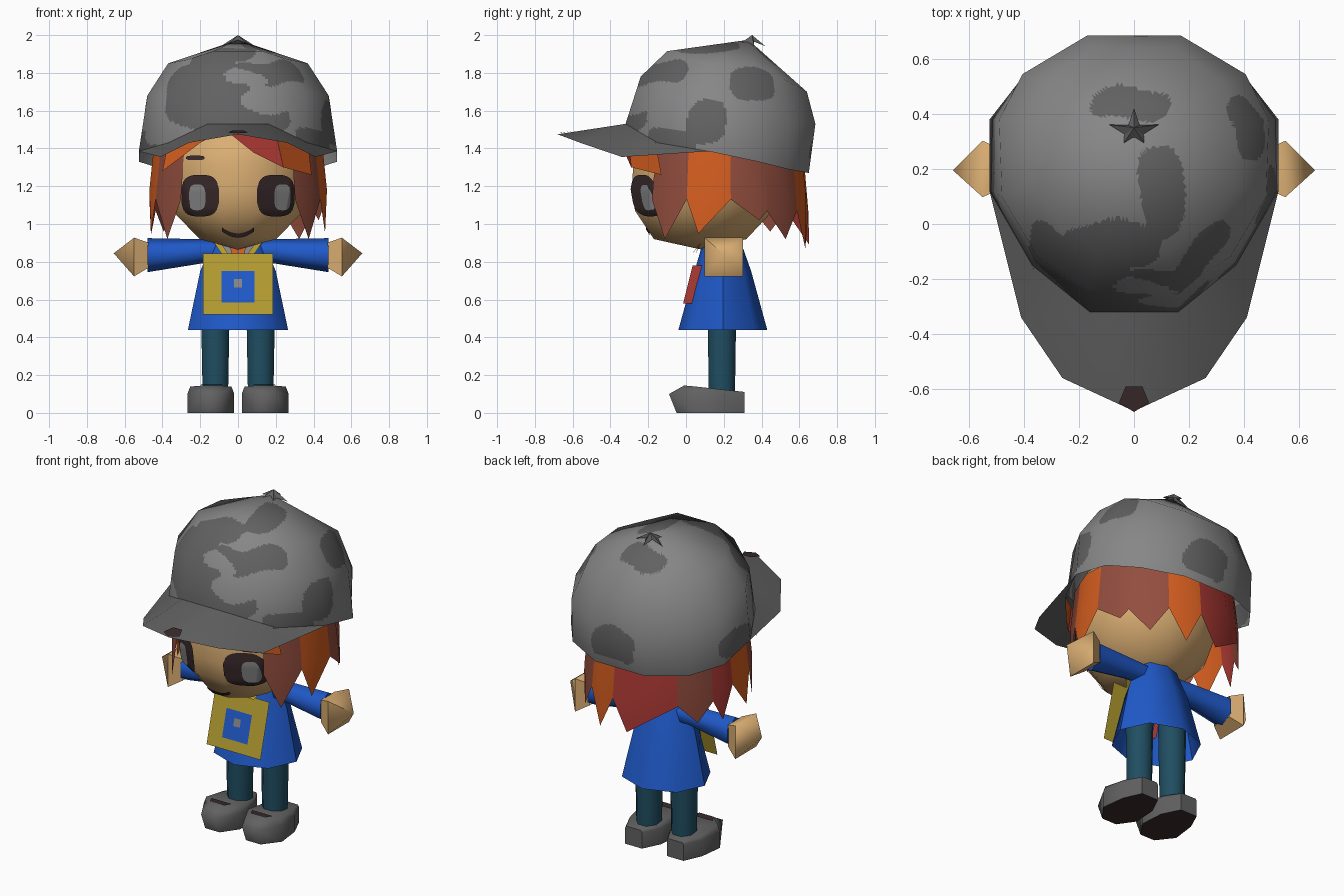
import bpy, bmesh, math
from mathutils import Vector
from mathutils.bvhtree import BVHTree

if "Cube" in bpy.data.objects:
    bpy.data.objects.remove(bpy.data.objects["Cube"])

COLOURS = {
    "skin": (0.70, 0.42, 0.17), "light_grey": (0.24, 0.24, 0.24), "dark_grey": (0.12, 0.12, 0.12),
    "blue": (0.014, 0.10, 0.58), "teal": (0.014, 0.075, 0.12), "yellow": (0.45, 0.33, 0.03),
    "orange": (0.66, 0.11, 0.014), "brown": (0.29, 0.075, 0.048), "red": (0.42, 0.042, 0.035),
    "dark_brown": (0.042, 0.023, 0.025)}
MATS = {}
for n, c in COLOURS.items():
    MATS[n] = bpy.data.materials.new(n)
    MATS[n].diffuse_color = (*c, 1)


def build(name, verts, faces, mats, centre, rule=None, angle=50):
    """Mesh whose faces all look away from centre; rule(face centre, normal) picks the material."""
    bm = bmesh.new()
    vs = [bm.verts.new(v) for v in verts]
    for f in faces:
        bm.faces.new([vs[i] for i in f])
    bm.normal_update()
    for f in bm.faces:
        if f.normal.dot(f.calc_center_median() - Vector(centre)) < 0:
            f.normal_flip()
        if rule:
            f.material_index = rule(f.calc_center_median(), f.normal)
    me = bpy.data.meshes.new(name)
    bm.to_mesh(me)
    bm.free()
    ob = bpy.data.objects.new(name, me)
    bpy.context.collection.objects.link(ob)
    for m in mats:
        me.materials.append(MATS[m])
    bpy.ops.object.select_all(action='DESELECT')
    ob.select_set(True)
    bpy.context.view_layer.objects.active = ob
    bpy.ops.object.shade_smooth_by_angle(angle=math.radians(angle))
    return ob


def loft(rings, tip=None, start=None, cap0=False, cap1=False):
    """Join equal closed rings, with optional end points or caps."""
    n = len(rings[0])
    v = [p for r in rings for p in r]
    f = [(k*n+i, k*n+(i+1) % n, (k+1)*n+(i+1) % n, (k+1)*n+i)
         for k in range(len(rings)-1) for i in range(n)]
    last = (len(rings)-1)*n
    if tip:
        v.append(tip)
        f += [(last+i, last+(i+1) % n, len(v)-1) for i in range(n)]
    if start:
        v.append(start)
        f += [(i, (i+1) % n, len(v)-1) for i in range(n)]
    if cap0:
        f.append(tuple(range(n)))
    if cap1:
        f.append(tuple(range(last, last+n)))
    return v, f


def ring(n, cx, cy, z, rx, ry, off=0.5):
    return [(cx+rx*math.sin(2*math.pi*(i+off)/n), cy-ry*math.cos(2*math.pi*(i+off)/n), z)
            for i in range(n)]


# head
HEAD = [(.92, .21, -.17, .32), (1.07, .36, -.27, .46), (1.18, .39, -.285, .5),
        (1.32, .405, -.28, .52), (1.5, .38, -.24, .5)]
v, f = loft([ring(12, 0, (a+b)/2, z, r, (b-a)/2/math.cos(math.pi/12)) for z, r, a, b in HEAD],
            tip=(0, .15, 1.62), start=(0, .08, .865))
head = build("head", v, f, ["skin"], (0, .13, 1.25), angle=80)
hb = bmesh.new()
hb.from_mesh(head.data)
tree = BVHTree.FromBMesh(hb)


def decal(name, cols, mat, lift, rows=10):
    """Thin plate laid on the face; cols are (x, low z, high z)."""
    pts = []
    for x, lo, hi in cols:
        for j in range(rows+1):
            hit = tree.ray_cast(Vector((x, -2, lo+(hi-lo)*j/rows)), Vector((0, 1, 0)))[0]
            pts.append(hit + Vector((0.4*lift*x, -lift, 0)))
    w = rows+1
    fs = [(i*w+j, i*w+j+1, i*w+w+j+1, i*w+w+j) for i in range(len(cols)-1) for j in range(rows)]
    build(name, pts, fs, [mat], (0, .2, 1.2))


def oval(cx, cz, rx, rz, n=18):
    out = []
    for i in range(n+1):
        t = -0.985+1.97*i/n
        h = rz*(1-abs(t)**3)**(1/3)
        out.append((cx+rx*t, cz-h, cz+h))
    return out


# eyes, highlights, brow and mouth
for side, s, hx in (("left", -1, -.215), ("right", 1, .235)):
    decal(side+"_eye", oval(.2*s, 1.15, .1, .11), "dark_brown", .008)
    decal(side+"_eye_highlight", oval(hx, 1.14, .044, .07), "light_grey", .015)
decal("brow", oval(-.225, 1.35, .05, .012), "dark_brown", .008, 2)
decal("mouth", [(x*.017, .928+.0013*x*x, .95+.0013*x*x) for x in range(-5, 6)], "dark_brown", .008, 2)

# hair locks hanging around the head: start, end, tip angle, tip height, colour
LOCKS = [(40, 68, 52, .92, 1), (68, 97, 76, .95, 0), (97, 122, 116, 1.02, 1), (122, 150, 137, .92, 1),
         (150, 174, 162, .87, 0), (174, 222, 186, .89, 2), (222, 248, 236, .96, 1),
         (248, 266, 256, .94, 2), (266, 292, 284, .95, 0), (292, 320, 308, .92, 1)]


def at(a, r, z):
    a = math.radians(a)
    return (r*math.sin(a), .18-r*math.cos(a), z)


HAIR = ["orange", "brown", "red"]
for k, (a, b, t, z, m) in enumerate(LOCKS):
    mid = (a+b)/2
    za, zb = [1.13 if q < 110 or q > 250 else 1.07 for q in (a, b)]
    pts = [at(a, .44, 1.42), at(mid, .45, 1.42), at(b, .44, 1.42), at(b, .47, zb),
           at(t, .475, z), at(a, .47, za), at(mid, .475, 1.18)]
    build(f"hair_lock_{k+1}", pts, [(0, 1, 6, 5), (1, 2, 3, 6), (5, 6, 4), (6, 3, 4)],
          [HAIR[m]], (0, .18, 1.2))

# fringe
FRINGE = [("red", [(-.07, -.32, 1.5), (.2, -.31, 1.48), (.24, -.29, 1.3), (.08, -.325, 1.38)]),
          ("orange", [(.2, -.31, 1.48), (.37, -.16, 1.43), (.39, -.13, 1.26), (.24, -.29, 1.3)]),
          ("orange", [(-.07, -.32, 1.5), (-.37, -.16, 1.43), (-.4, -.12, 1.28), (-.2, -.295, 1.43)])]
for k, (m, p) in enumerate(FRINGE):
    build(f"fringe_{k+1}", p, [(0, 1, 2, 3)], [m], (0, .18, 1.3))

# cap crown with dark patches
CROWN = [[(.16, -.32, 1.53), (.37, -.15, 1.43), (.525, .12, 1.385), (.525, .38, 1.33), (.4, .54, 1.29), (.17, .65, 1.27)],
         [(.16, -.24, 1.78), (.35, -.12, 1.7), (.48, .1, 1.68), (.49, .38, 1.62), (.405, .545, 1.55), (.17, .685, 1.53)],
         [(.13, -.1, 1.915), (.27, 0, 1.87), (.37, .14, 1.85), (.37, .36, 1.83), (.33, .51, 1.77), (.15, .64, 1.7)]]
v, f = loft([h+[(-x, y, z) for x, y, z in reversed(h)] for h in CROWN], tip=(0, .33, 1.975))
crown = build("cap_crown", v, f, ["light_grey", "dark_grey"], (0, .18, 1.45))
DARK = [(-.18, -.25, 1.69, .23, .3, .19), (.05, -.3, 1.55, .25, .2, .07), (.2, -.15, 1.8, .2, .2, .06),
        (0, .44, 1.95, .15, .06, .2), (.1, .12, 1.95, .08, .17, .1), (-.09, -.09, 1.93, .18, .1, .1),
        (.5, .1, 1.53, .15, .11, .12), (.43, -.12, 1.44, .14, .18, .07), (.44, .35, 1.74, .15, .13, .1),
        (.03, .66, 1.42, .15, .15, .11), (-.5, .15, 1.41, .1, .25, .08)]
LIGHT = [(.03, -.2, 1.77, .11, .2, .04), (.2, -.25, 1.65, .18, .2, .06), (-.42, -.05, 1.47, .08, .15, .06)]


def inside(p, blobs):
    w = (p.x+.015*math.sin(22*p.z+9*p.y), p.y+.012*math.sin(25*p.x), p.z+.015*math.sin(20*p.x+6*p.y))
    return any(sum(abs((w[i]-b[i])/b[i+3])**3 for i in range(3)) < 1 for b in blobs)


bm = bmesh.new()
bm.from_mesh(crown.data)
bmesh.ops.subdivide_edges(bm, edges=bm.edges[:], cuts=19, use_grid_fill=True)
for fc in bm.faces:
    p = fc.calc_center_median()
    fc.material_index = int(inside(p, DARK) and not inside(p, LIGHT))
    fc.smooth = True
bm.to_mesh(crown.data)
bm.free()
crown.data.normals_split_custom_set_from_vertices(
    [Vector((q.co.x/.28, (q.co.y-.18)/.25, (q.co.z-1.42)/.32)).normalized() for q in crown.data.vertices])

# cap visor, its tip patch and the star button
v = [(0, -.68, 1.475)]
for s in (1, -1):
    v += [(s*x, y, z) for x, y, z in [(.16, -.32, 1.53), (.37, -.15, 1.43), (.525, .12, 1.385),
                                      (.41, -.34, 1.355), (.26, -.56, 1.43)]]
f = [(0, 1, 6)]
for k in (0, 5):
    f += [(0, 1+k, 5+k), (1+k, 2+k, 4+k, 5+k), (2+k, 3+k, 4+k)]
build("cap_visor", v, f, ["dark_grey"], (0, -.2, 0))
build("visor_tip_patch", [(0, -.683, 1.48), (.055, -.65, 1.484), (.03, -.59, 1.495),
                          (-.03, -.59, 1.495), (-.055, -.65, 1.484)],
      [(0, 1, 2), (0, 2, 3), (0, 3, 4)], ["dark_brown"], (0, -.6, 0))
star = [((.095 if i % 2 == 0 else .035)*math.sin(i*math.pi/5),
         .335+(.085 if i % 2 == 0 else .03)*math.cos(i*math.pi/5),
         1.942 if i % 2 == 0 else 1.965) for i in range(10)]
v, f = loft([star], tip=(0, .35, 2.0))
build("cap_button", v, f, ["dark_grey"], (0, .335, 1.8), angle=10)

# coat and neck
v, f = loft([ring(8, 0, .195, .44, .265, .235, 0), ring(8, 0, .195, .75, .2, .15, 0),
             ring(8, 0, .19, .92, .13, .095, 0)], cap1=True)
build("coat", v, f, ["blue"], (0, .19, .6))
v, f = loft([ring(8, 0, .17, .84, .07, .07), ring(8, 0, .17, .95, .07, .07)])
build("neck", v, f, ["skin"], (0, .17, .9))


def side_ring(s, x, z, r, n=6):
    return [(s*x, .2+r*math.cos((i+.5)*2*math.pi/n), z+r*math.sin((i+.5)*2*math.pi/n)) for i in range(n)]


for side, s in (("left", -1), ("right", 1)):
    # sleeve and hand
    v, f = loft([side_ring(s, .08, .855, .06), side_ring(s, .2, .855, .065), side_ring(s, .48, .835, .09)], cap1=True)
    build(side+"_sleeve", v, f, ["blue"], (s*.3, .2, .85), angle=65)
    v, f = loft([side_ring(s, .475, .835, .095, 4), side_ring(s, .55, .825, .145, 4)], tip=(s*.658, .195, .845))
    build(side+"_hand", v, f, ["skin"], (s*.54, .2, .835), angle=65)
    # trouser leg
    v, f = loft([ring(8, s*.12, .19, .1, .073, .075), ring(8, s*.12, .19, .6, .083, .083)])
    build(side+"_leg", v, f, ["teal"], (s*.12, .19, .3))
    # shoe with dark sole and a dark patch over the toes
    plan = [(.085, .31), (.2, .31), (.25, .2), (.268, .05), (.19, -.05), (.09, -.05), (.02, .05), (.03, .2)]
    low = [(s*x, y, 0) for x, y in plan]
    mid = [(s*x, y if y > 0 else -.09, .1) for x, y in plan]
    top = [(s*(.143+(x-.143)*.88), y if y > 0 else -.01, .145-.11*max(0, y)) for x, y in plan]
    v, f = loft([low, mid, top], cap0=True, cap1=True)
    build(side+"_shoe", v, f, ["dark_grey", "dark_brown"], (s*.14, .12, .07),
          rule=lambda c, n: int(c.z < .01), angle=60)
    build(side+"_shoe_patch", [(s*.09, -.005, .15), (s*.19, -.005, .15), (s*.21, .04, .147), (s*.07, .04, .147)],
          [(0, 1, 2, 3)], ["dark_brown"], (s*.14, .02, 0))


# chest pouch hanging on the sloped coat front
def panel(name, x, z0, z1, mat, lift):
    ys = [.062+(z-.845)*.27-lift for z in (z0, z1)]
    build(name, [(-x, ys[0], z0), (x, ys[0], z0), (x, ys[1], z1), (-x, ys[1], z1)],
          [(0, 1, 2, 3)], [mat], (0, .5, .6))


panel("pouch", .185, .52, .845, "yellow", .018)
panel("pouch_pocket", .087, .585, .75, "blue", .024)
panel("pocket_spot", .022, .665, .71, "light_grey", .029)
build("shirt_front", [(-.05, .07, .83), (.05, .07, .83), (.035, .085, .885), (-.035, .085, .885)],
      [(0, 1, 2, 3)], ["orange"], (0, .5, .7))
for side, s in (("left", -1), ("right", 1)):
    build(side+"_strap", [(s*.05, .03, .84), (s*.085, .03, .84), (s*.14, .1, .92), (s*.105, .09, .92)],
          [(0, 1, 2, 3)], ["yellow"], (0, .5, .7))
    build(side+"_collar", [(s*.03, .05, .84), (s*.07, .05, .84), (s*.1, .09, .92), (s*.05, .08, .92)],
          [(0, 1, 2, 3)], ["light_grey"], (0, .5, .7))
    # scarf end tucked between pouch and coat
    build(side+"_scarf_end", [(s*.1, -.015, .58), (s*.1, .08, .58), (s*.1, .11, .78), (s*.1, .035, .78)],
          [(0, 1, 2, 3)], ["red"], (0, .05, .68))

for m in bpy.data.materials:
    if m.users and not m.is_grease_pencil:
        m.use_nodes = True
        m.node_tree.nodes["Principled BSDF"].inputs["Base Color"].default_value = m.diffuse_color
